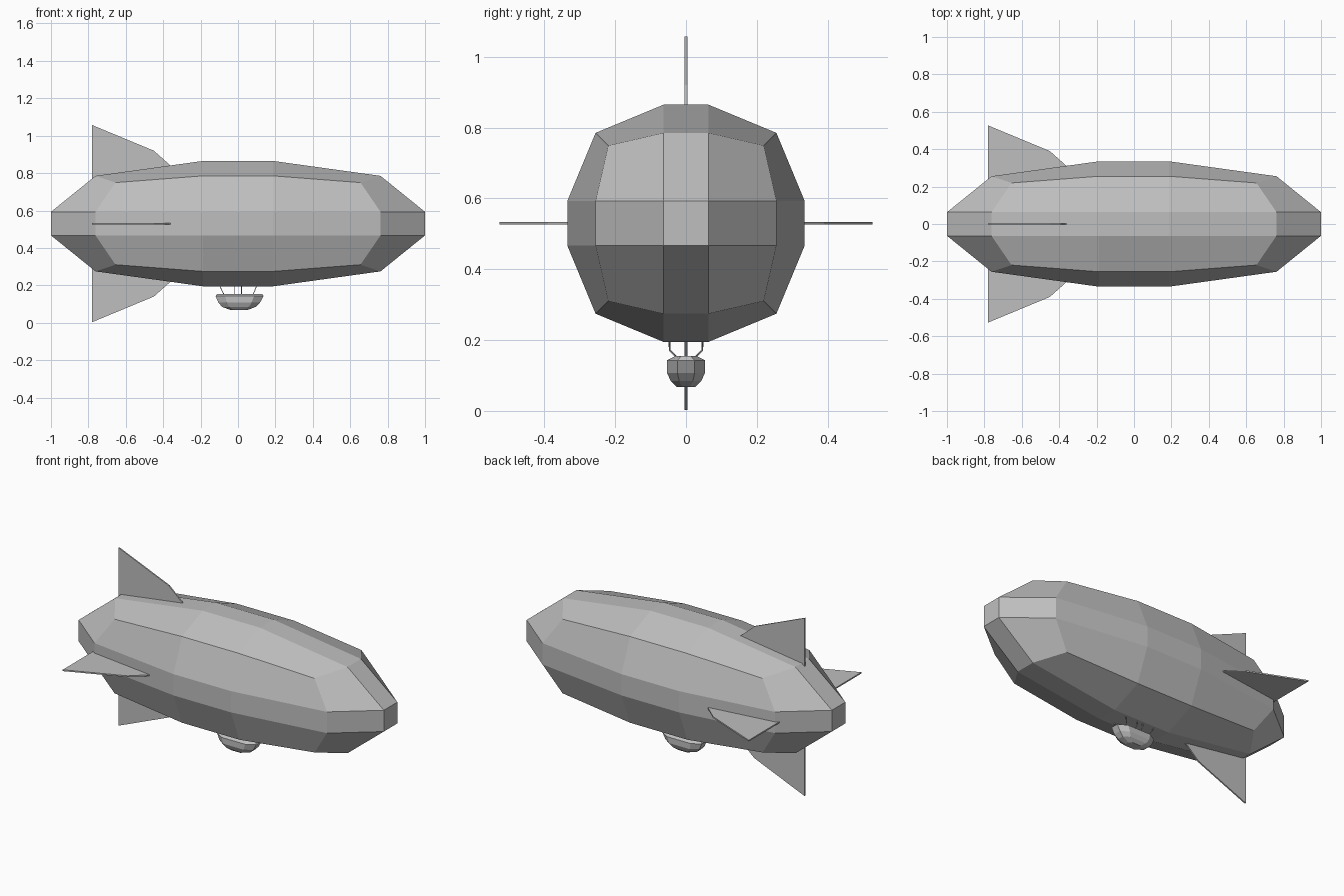
import bpy, bmesh, math
from mathutils import Matrix, Vector

cube = bpy.data.objects.get("Cube")
if cube:
    bpy.data.objects.remove(cube, do_unlink=True)

AXIS_Z = 0.53

grey = bpy.data.materials.new("plain grey")
grey.use_nodes = True
colour = (0.52, 0.52, 0.52, 1)
grey.diffuse_color = colour
grey.node_tree.nodes["Principled BSDF"].inputs["Base Color"].default_value = colour


def add_object(name, bm):
    bmesh.ops.recalc_face_normals(bm, faces=bm.faces[:])
    mesh = bpy.data.meshes.new(name)
    bm.to_mesh(mesh)
    bm.free()
    mesh.materials.append(grey)
    obj = bpy.data.objects.new(name, mesh)
    bpy.context.collection.objects.link(obj)
    return obj


# Hull: a cube cut in thirds, rounded, then stretched along x
bm = bmesh.new()
bmesh.ops.create_cube(bm, size=2)
bmesh.ops.subdivide_edges(bm, edges=bm.edges[:], cuts=2, use_grid_fill=True)
outer_reach = {1: 1.0, 2: 0.762, 3: 0.655}
for v in bm.verts:
    outer = [abs(c) > 0.9 for c in v.co]
    reach = outer_reach[sum(outer)]
    v.co = [math.copysign(reach if o else 0.188, c) for o, c in zip(outer, v.co)]
bmesh.ops.scale(bm, vec=(1, 0.335, 0.335), verts=bm.verts[:])
bmesh.ops.translate(bm, vec=(0, 0, AXIS_Z), verts=bm.verts[:])
add_object("hull", bm)

# Four thin tail fins, turned about the hull axis
fin_outline = [(-0.78, 0.18), (-0.78, 0.527), (-0.45, 0.39), (-0.36, 0.31), (-0.26, 0.22)]
for i, name in enumerate(["top_fin", "right_fin", "bottom_fin", "left_fin"]):
    bm = bmesh.new()
    sides = [[bm.verts.new((x, y, z)) for x, z in fin_outline] for y in (-0.004, 0.004)]
    for side in sides:
        bm.faces.new(side)
    for j in range(len(fin_outline)):
        k = (j + 1) % len(fin_outline)
        bm.faces.new((sides[0][j], sides[0][k], sides[1][k], sides[1][j]))
    turn = Matrix.Rotation(i * math.pi / 2, 4, "X")
    bm.transform(Matrix.Translation((0, 0, AXIS_Z)) @ turn)
    add_object(name, bm)

# Gondola: stacked rings as (height, back x, front x, half width)
rings = [(0.068, -0.04, 0.05, 0.026), (0.085, -0.085, 0.095, 0.043),
         (0.108, -0.105, 0.118, 0.054), (0.143, -0.12, 0.137, 0.054),
         (0.155, -0.11, 0.128, 0.03)]
bm = bmesh.new()
loops = []
for z, back, front, width in rings:
    mid, half = (back + front) / 2, (front - back) / 2
    outline = [(1, 0.45), (0.6, 1), (-0.6, 1), (-1, 0.45),
               (-1, -0.45), (-0.6, -1), (0.6, -1), (1, -0.45)]
    loops.append([bm.verts.new((mid + half * u, width * v, z)) for u, v in outline])
for low, high in zip(loops, loops[1:]):
    for j in range(8):
        k = (j + 1) % 8
        bm.faces.new((low[j], low[k], high[k], high[j]))
bm.faces.new(loops[0])
bm.faces.new(loops[-1])
add_object("gondola", bm)


# Bent suspension struts, in mirrored pairs
def strut(name, points):
    curve = bpy.data.curves.new(name, "CURVE")
    curve.dimensions = "3D"
    curve.bevel_depth = 0.0025
    curve.bevel_resolution = 0
    curve.use_fill_caps = True
    spline = curve.splines.new("POLY")
    spline.points.add(len(points) - 1)
    for p, co in zip(spline.points, points):
        p.co = (*co, 1)
    curve.materials.append(grey)
    bpy.context.collection.objects.link(bpy.data.objects.new(name, curve))


strut_feet = {"back": (-0.075, -0.098), "mid_back": (-0.02, -0.02),
              "mid_front": (0.018, 0.018), "front": (0.08, 0.1)}
for place, (foot, head) in strut_feet.items():
    for side, s in (("left", -1), ("right", 1)):
        bend = foot + (head - foot) * 0.5
        strut(f"{place}_strut_{side}", [(foot, s * 0.027, 0.152),
                                       (bend, s * 0.046, 0.172),
                                       (head, s * 0.047, 0.2)])
